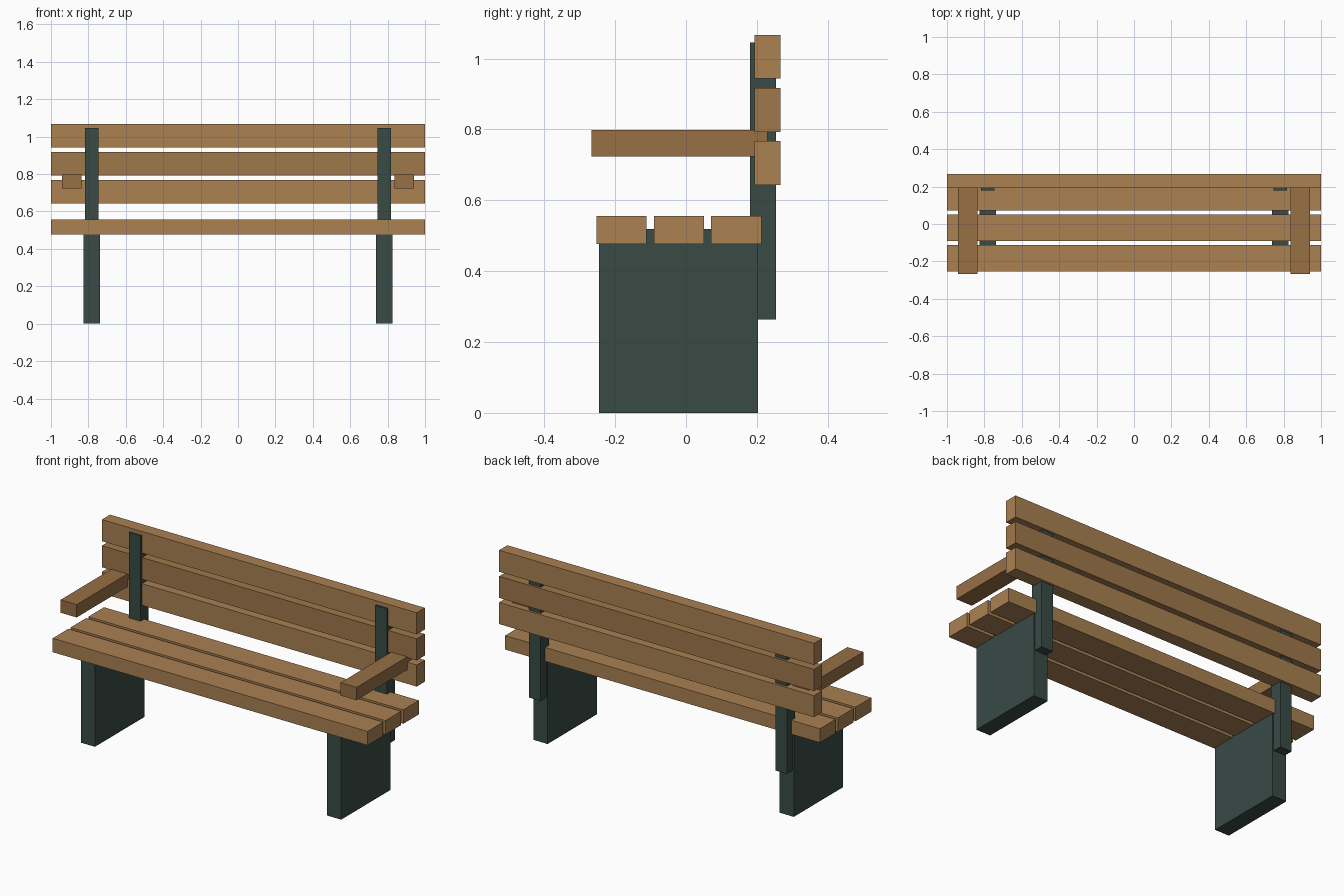
import bpy

if "Cube" in bpy.data.objects:
    bpy.data.objects.remove(bpy.data.objects["Cube"])


def material(name, color):
    m = bpy.data.materials.new(name)
    m.diffuse_color = (*color, 1)
    m.use_nodes = True
    m.node_tree.nodes["Principled BSDF"].inputs["Base Color"].default_value = m.diffuse_color
    return m


wood = material("light_wood", (0.40, 0.22, 0.085))
wood_mid = material("mid_wood", (0.35, 0.185, 0.07))
wood_dark = material("dark_wood", (0.31, 0.16, 0.06))
metal = material("dark_green_metal", (0.04, 0.07, 0.06))


def box(name, x, y, z, mat):
    """Box from (min, max) ranges on each axis."""
    bpy.ops.mesh.primitive_cube_add(size=1)
    ob = bpy.context.object
    ob.name = name
    ob.location = [(a + b) / 2 for a, b in (x, y, z)]
    ob.scale = [b - a for a, b in (x, y, z)]
    bpy.ops.object.transform_apply(location=False, rotation=False, scale=True)
    ob.data.materials.append(mat)
    return ob


# Seat slats, front to back
for i in range(3):
    y = -0.182 + 0.162 * i
    box(f"seat_slat_{i + 1}", (-1, 1), (y - 0.071, y + 0.071), (0.476, 0.556), wood)

# Backrest slats, bottom to top
for i in range(3):
    z = 0.705 + 0.15 * i
    box(f"back_slat_{i + 1}", (-1, 1), (0.193, 0.267), (z - 0.062, z + 0.062),
        wood_mid if i == 1 else wood)

# Mirrored supports: leg panels, back posts and armrests
for side, s in (("left", -1), ("right", 1)):
    def span(centre, width):
        return (s * centre - width / 2, s * centre + width / 2)

    box(f"leg_panel_{side}", span(0.782, 0.09), (-0.245, 0.203), (0, 0.519), metal)
    box(f"back_post_{side}", span(0.782, 0.074), (0.18, 0.254), (0.264, 1.045), metal)
    box(f"armrest_{side}", span(0.889, 0.102), (-0.267, 0.23), (0.724, 0.798), wood_dark)
